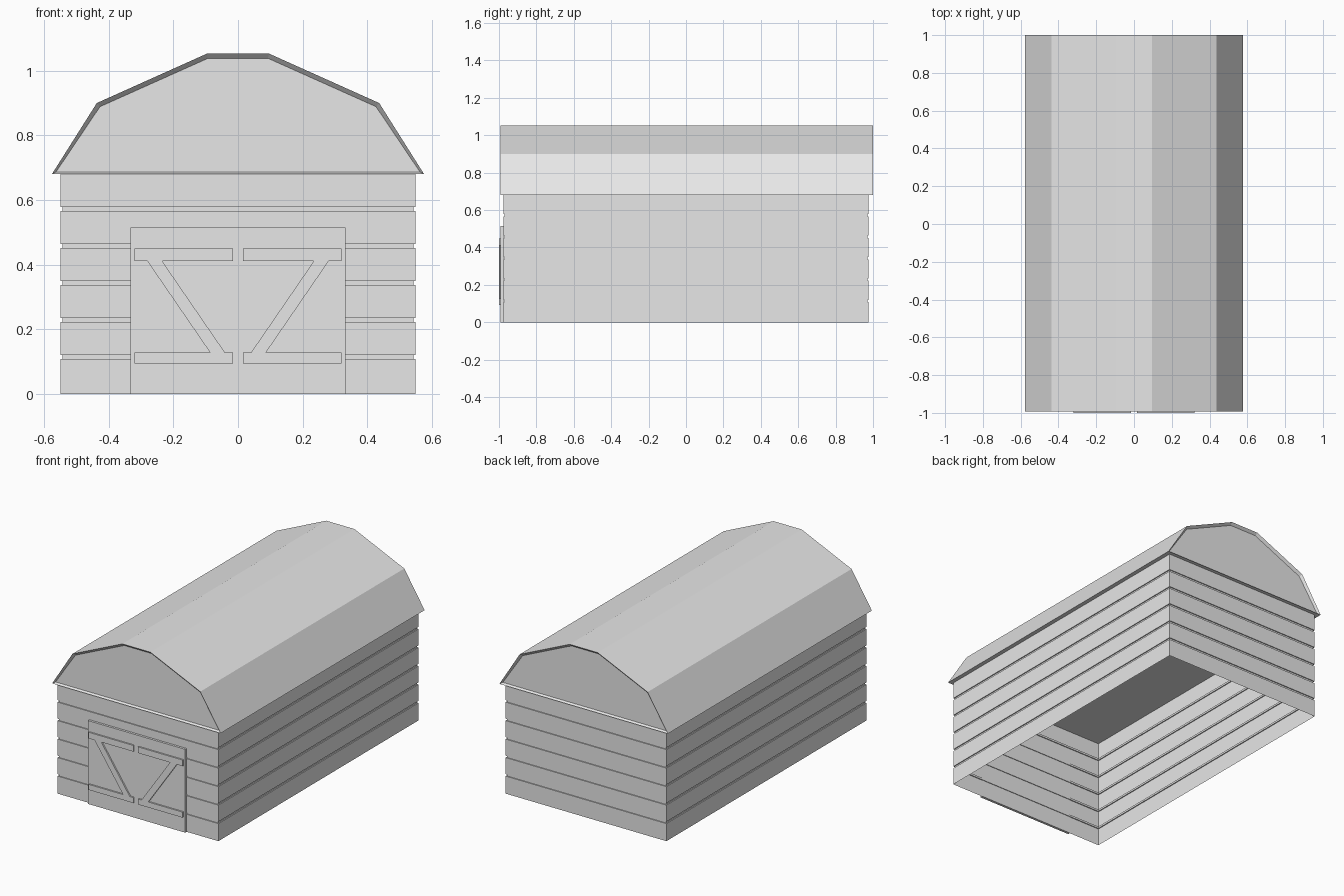
import bpy
import bmesh

if "Cube" in bpy.data.objects:
    bpy.data.objects.remove(bpy.data.objects["Cube"], do_unlink=True)

grey = bpy.data.materials.new("plain_grey")
grey.use_nodes = True
grey.diffuse_color = (0.8, 0.8, 0.8, 1)
grey.node_tree.nodes["Principled BSDF"].inputs["Base Color"].default_value = (0.8, 0.8, 0.8, 1)


def finish(name, bm):
    bmesh.ops.recalc_face_normals(bm, faces=bm.faces)
    mesh = bpy.data.meshes.new(name)
    bm.to_mesh(mesh)
    bm.free()
    mesh.materials.append(grey)
    obj = bpy.data.objects.new(name, mesh)
    bpy.context.collection.objects.link(obj)
    return obj


def prism(name, outline, y0, y1):
    """Extrude an x-z outline from y0 to y1."""
    bm = bmesh.new()
    face = bm.faces.new([bm.verts.new((x, y0, z)) for x, z in outline])
    new = bmesh.ops.extrude_face_region(bm, geom=[face])["geom"]
    moved = [v for v in new if isinstance(v, bmesh.types.BMVert)]
    bmesh.ops.translate(bm, verts=moved, vec=(0, y1 - y0, 0))
    return finish(name, bm)


def box(name, x0, x1, y0, y1, z0, z1):
    return prism(name, [(x0, z0), (x1, z0), (x1, z1), (x0, z1)], y0, y1)


# Plank walls: an open shell with a narrow groove between boards
HALF_W, HALF_L, WALL_TOP = 0.55, 0.977, 0.68
BOARDS, GROOVE, DEPTH = 6, 0.012, 0.006
pitch = (WALL_TOP + GROOVE / 2) / BOARDS
levels = [(0, 0)]
for i in range(1, BOARDS):
    z = i * pitch
    low, high = z - GROOVE / 2, z + GROOVE / 2
    levels += [(low, 0), (low, DEPTH), (high, DEPTH), (high, 0)]
levels.append((WALL_TOP, 0))

bm = bmesh.new()
rings = []
for z, inset in levels:
    x, y = HALF_W - inset, HALF_L - inset
    rings.append([bm.verts.new(p) for p in
                  ((-x, -y, z), (x, -y, z), (x, y, z), (-x, y, z))])
for a, b in zip(rings, rings[1:]):
    for k in range(4):
        n = (k + 1) % 4
        bm.faces.new((a[k], a[n], b[n], b[k]))
finish("plank_walls", bm)

# Gambrel roof: closed prism whose gable ends are inset and recessed
half = [(0.576, 0.68), (0.437, 0.90), (0.096, 1.053)]
outline = half + [(-x, z) for x, z in reversed(half)]
roof = prism("gambrel_roof", outline, -0.993, 1.0)
bm = bmesh.new()
bm.from_mesh(roof.data)
bm.normal_update()
gables = [f for f in bm.faces if abs(f.normal.y) > 0.9]
bmesh.ops.inset_individual(bm, faces=gables, thickness=0.015)
for f in gables:
    step = -0.015 if f.normal.y > 0 else 0.015
    bmesh.ops.translate(bm, verts=f.verts, vec=(0, step, 0))
bm.to_mesh(roof.data)
bm.free()

# Double door panel
DOOR_FRONT, TRIM_FRONT = -0.991, -1.0
box("door_panel", -0.333, 0.333, DOOR_FRONT, -HALF_L + 0.002, 0, 0.515)

# Door trim: two rails and a slanted brace on each leaf
for side, label in ((-1, "right"), (1, "left")):
    for z0, z1, place in ((0.093, 0.127, "lower"), (0.411, 0.449, "upper")):
        x0, x1 = sorted((side * 0.016, side * 0.321))
        box(f"{label}_{place}_rail", x0, x1, TRIM_FRONT, DOOR_FRONT, z0, z1)
    brace = [(0.040, 0.127), (0.086, 0.127), (0.281, 0.411), (0.235, 0.411)]
    prism(f"{label}_brace", [(side * x, z) for x, z in brace],
          TRIM_FRONT, DOOR_FRONT)
